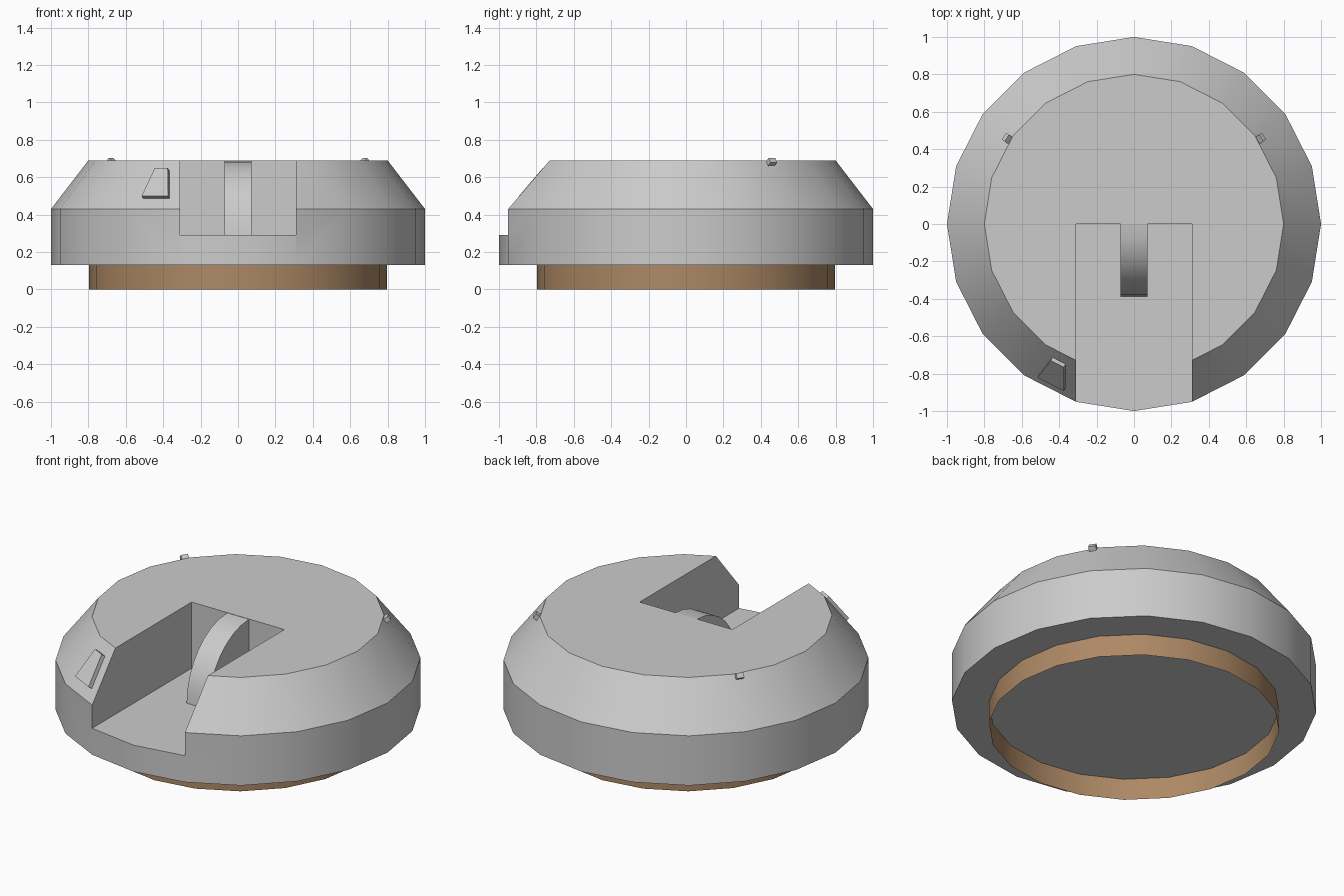
import bpy, bmesh
from math import sin, cos, pi, radians, atan2
from mathutils import Vector, Matrix

if "Cube" in bpy.data.objects:
    bpy.data.objects.remove(bpy.data.objects["Cube"])

SIDES = 20


def make(name, verts, faces, smooth=False):
    me = bpy.data.meshes.new(name)
    bm = bmesh.new()
    vs = [bm.verts.new(v) for v in verts]
    for f in faces:
        bm.faces.new([vs[i] for i in f])
    bmesh.ops.recalc_face_normals(bm, faces=bm.faces)
    bm.to_mesh(me)
    bm.free()
    ob = bpy.data.objects.new(name, me)
    bpy.context.collection.objects.link(ob)
    if smooth:
        smooth_by_angle(ob)
    return ob


def select(ob):
    bpy.ops.object.select_all(action='DESELECT')
    ob.select_set(True)
    bpy.context.view_layer.objects.active = ob


def smooth_by_angle(ob):
    select(ob)
    bpy.ops.object.shade_smooth_by_angle(angle=radians(30))


def lathe(name, profile, caps):
    n = SIDES
    verts = [(r * cos(2 * pi * i / n), r * sin(2 * pi * i / n), z)
             for r, z in profile for i in range(n)]
    faces = [(k * n + i, k * n + (i + 1) % n, (k + 1) * n + (i + 1) % n, (k + 1) * n + i)
             for k in range(len(profile) - 1) for i in range(n)]
    if caps:
        faces += [tuple(range(n)), tuple(range(len(verts) - n, len(verts)))]
    return make(name, verts, faces)


def prism(name, front, back, smooth=False):
    n = len(front)
    faces = [tuple(range(n)), tuple(range(n, 2 * n))]
    faces += [(i, (i + 1) % n, n + (i + 1) % n, n + i) for i in range(n)]
    return make(name, list(front) + list(back), faces, smooth)


# Brown turret ring, open at the bottom
ring = lathe("base_ring", [(0.797, 0), (0.797, 0.132)], caps=False)
smooth_by_angle(ring)
brown = bpy.data.materials.new("brown")
brown.diffuse_color = (0.42, 0.25, 0.13, 1)
brown.use_nodes = True
brown.node_tree.nodes["Principled BSDF"].inputs["Base Color"].default_value = brown.diffuse_color
ring.data.materials.append(brown)

# Turret body with sloped shoulder
body = lathe("turret_body", [(1, 0.13), (1, 0.43), (0.8, 0.69)], caps=True)

# Slot cut into the front
rect = [(-0.31, -1.2), (0.31, -1.2), (0.31, 0), (-0.31, 0)]
cutter = prism("slot_cutter", [(x, y, 0.29) for x, y in rect], [(x, y, 1) for x, y in rect])
cutter.hide_render = True
mod = body.modifiers.new("slot", 'BOOLEAN')
mod.operation = 'DIFFERENCE'
mod.solver = 'EXACT'
mod.object = cutter
select(body)
bpy.ops.object.modifier_apply(modifier=mod.name)
bpy.data.objects.remove(cutter)
smooth_by_angle(body)

# Curved gun mount: quarter disc standing in the slot
arc = [(0, 0.29)] + [(-0.387 * cos(a), 0.29 + 0.398 * sin(a))
                     for a in (i * pi / 2 / 8 for i in range(9))]
prism("gun_mount", [(-0.073, y, z) for y, z in arc],
      [(0.073, y, z) for y, z in arc], smooth=True)

# Vision plate on the front left sloped face
ang = radians(243)
radial = Vector((cos(ang), sin(ang), 0))
tangent = Vector((-sin(ang), cos(ang), 0))
normal = radial * 0.796 + Vector((0, 0, 0.606))
outline = [(-0.086, 0.946), (0.071, 0.946), (0.013, 0.833), (-0.065, 0.833)]
foot = [tangent * u + radial * r + Vector((0, 0, 0.69 - (r - 0.79) * 1.313))
        for u, r in outline]
prism("vision_plate", [p - normal * 0.003 for p in foot], [p + normal * 0.025 for p in foot])

# Small studs on the rear shoulders
for side, sx in (("right", 1), ("left", -1)):
    pos = Vector((sx * 0.677, 0.457, 0.681))
    me = bpy.data.meshes.new("stud")
    bm = bmesh.new()
    rot = (Matrix.Rotation(atan2(pos.y, pos.x), 4, 'Z')
           @ Matrix.Rotation(radians(52), 4, 'Y'))
    bmesh.ops.create_cube(bm, size=1, matrix=Matrix.Translation(pos) @ rot
                          @ Matrix.Diagonal((0.03, 0.042, 0.034, 1)))
    bm.to_mesh(me)
    bm.free()
    bpy.context.collection.objects.link(bpy.data.objects.new("stud_" + side, me))
